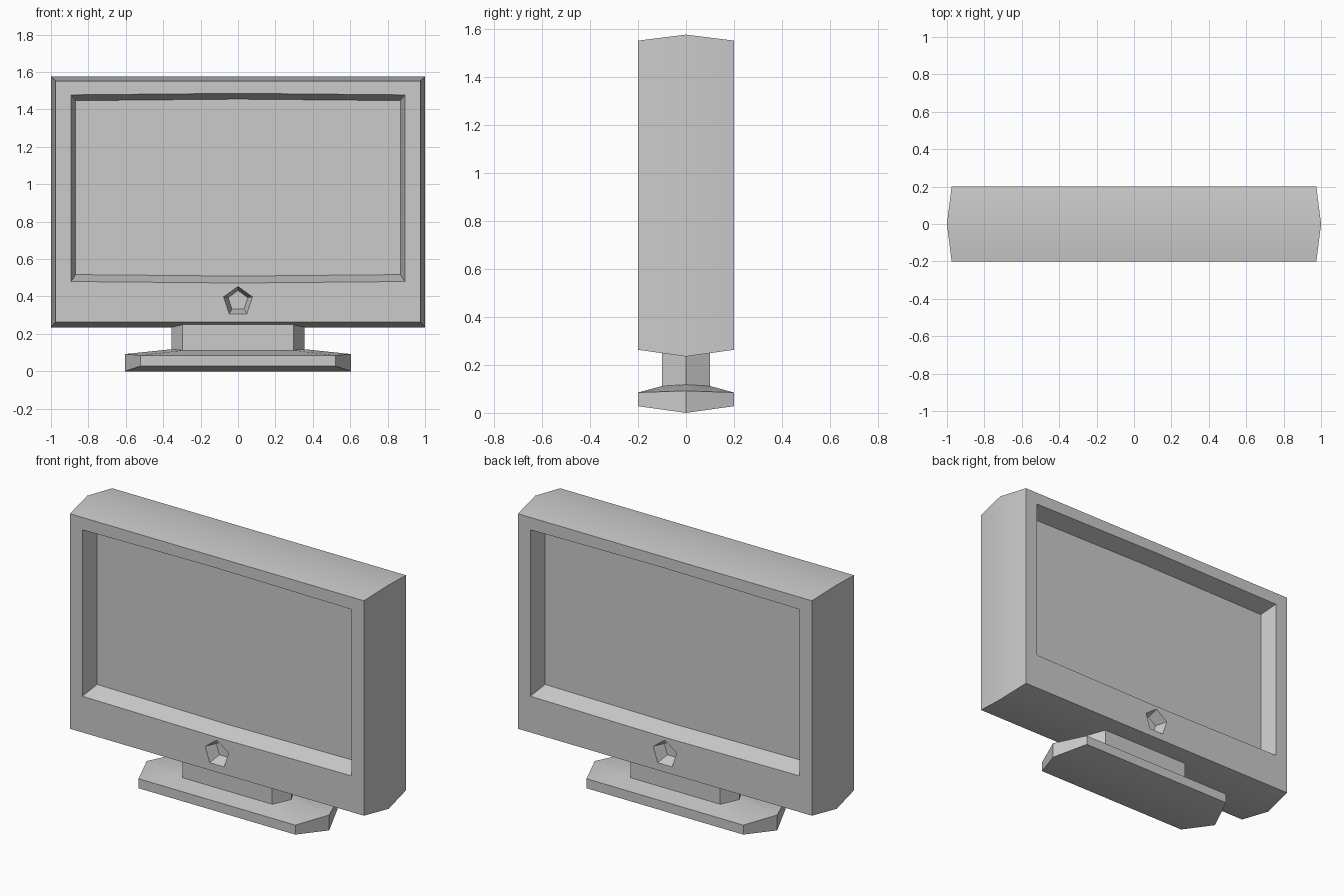
import bpy, bmesh, math
from mathutils import Vector

if "Cube" in bpy.data.objects:
    bpy.data.objects.remove(bpy.data.objects["Cube"])


def loft(name, rings, caps=(True, True), split_caps=False):
    """Skin a stack of equal-length point rings, optionally capping the ends."""
    bm = bmesh.new()
    vs = [[bm.verts.new(p) for p in ring] for ring in rings]
    n = len(rings[0])
    for a, b in zip(vs, vs[1:]):
        for i in range(n):
            j = (i + 1) % n
            bm.faces.new((a[i], a[j], b[j], b[i]))
    for ring, wanted in ((vs[0], caps[0]), (vs[-1], caps[1])):
        if wanted and split_caps:          # crease the cap along y = 0
            h = n // 2
            bm.faces.new(ring[:h + 1])
            bm.faces.new(ring[h:] + ring[:1])
        elif wanted:
            bm.faces.new(ring)
    bmesh.ops.recalc_face_normals(bm, faces=bm.faces)
    mesh = bpy.data.meshes.new(name)
    bm.to_mesh(mesh)
    bm.free()
    ob = bpy.data.objects.new(name, mesh)
    bpy.context.collection.objects.link(ob)
    return ob


def rect(hx, z0, z1, y):
    return [(-hx, y, z0), (hx, y, z0), (hx, y, z1), (-hx, y, z1)]


def bowed(hx, z0, z1, bow):
    """Rectangle outline whose long edges bulge slightly at the middle."""
    return [(-hx, z0), (0, z0 - bow), (hx, z0), (hx, z1), (0, z1 + bow), (-hx, z1)]


def pentagon(r, cz):
    return [(r * math.sin(math.tau * i / 5), cz + r * math.cos(math.tau * i / 5))
            for i in range(5)]


def hexring(front, tip, depth, z_front, z_tip):
    """Six-sided plan with pointed left and right ends."""
    return [(-tip, 0, z_tip), (-front, -depth, z_front), (front, -depth, z_front),
            (tip, 0, z_tip), (front, depth, z_front), (-front, depth, z_front)]


def select(ob):
    bpy.ops.object.select_all(action='DESELECT')
    ob.select_set(True)
    bpy.context.view_layer.objects.active = ob


def recess(target, outer, inner, depth, side):
    """Cut a tapered pocket into the front (side 1) or back (side -1)."""
    rings = []
    for t in (-0.5, 1.0):
        ring = []
        for (xa, za), (xb, zb) in zip(outer, inner):
            ring.append(Vector((side * (xa + (xb - xa) * t),
                                side * (-0.2 + depth * t),
                                za + (zb - za) * t)))
        rings.append(ring)
    cutter = loft("recess_cutter", rings)
    cutter.hide_render = True
    mod = target.modifiers.new("recess", 'BOOLEAN')
    mod.operation = 'DIFFERENCE'
    mod.solver = 'EXACT'
    mod.object = cutter
    select(target)
    bpy.ops.object.modifier_apply(modifier=mod.name)
    bpy.data.objects.remove(cutter)


# Screen housing, widest at mid depth
housing = loft("screen_housing", [rect(0.975, 0.263, 1.552, -0.2),
                                  rect(1.0, 0.235, 1.577, 0.0),
                                  rect(0.975, 0.263, 1.552, 0.2)])

# Screen pocket and five-sided button pocket on both faces
for side in (1, -1):
    recess(housing, bowed(0.892, 0.48, 1.478, 0.008),
           bowed(0.868, 0.517, 1.447, 0.008), 0.105, side)
    recess(housing, pentagon(0.081, 0.373), pentagon(0.055, 0.377), 0.07, side)

# Foot: creased underside, upright rim, top sloping up to the neck
foot = loft("stand_foot", [hexring(0.52, 0.605, 0.2, 0.028, 0.0),
                           hexring(0.52, 0.605, 0.2, 0.085, 0.092),
                           hexring(0.297, 0.355, 0.1, 0.112, 0.118)],
            split_caps=True)

# Neck between foot and housing
neck = loft("stand_neck", [hexring(0.297, 0.355, 0.1, 0.112, 0.118),
                           hexring(0.297, 0.355, 0.1, 0.252, 0.24)],
            split_caps=True)

for part in (housing, foot, neck):
    select(part)
    bpy.ops.object.shade_smooth_by_angle(angle=math.radians(25))
